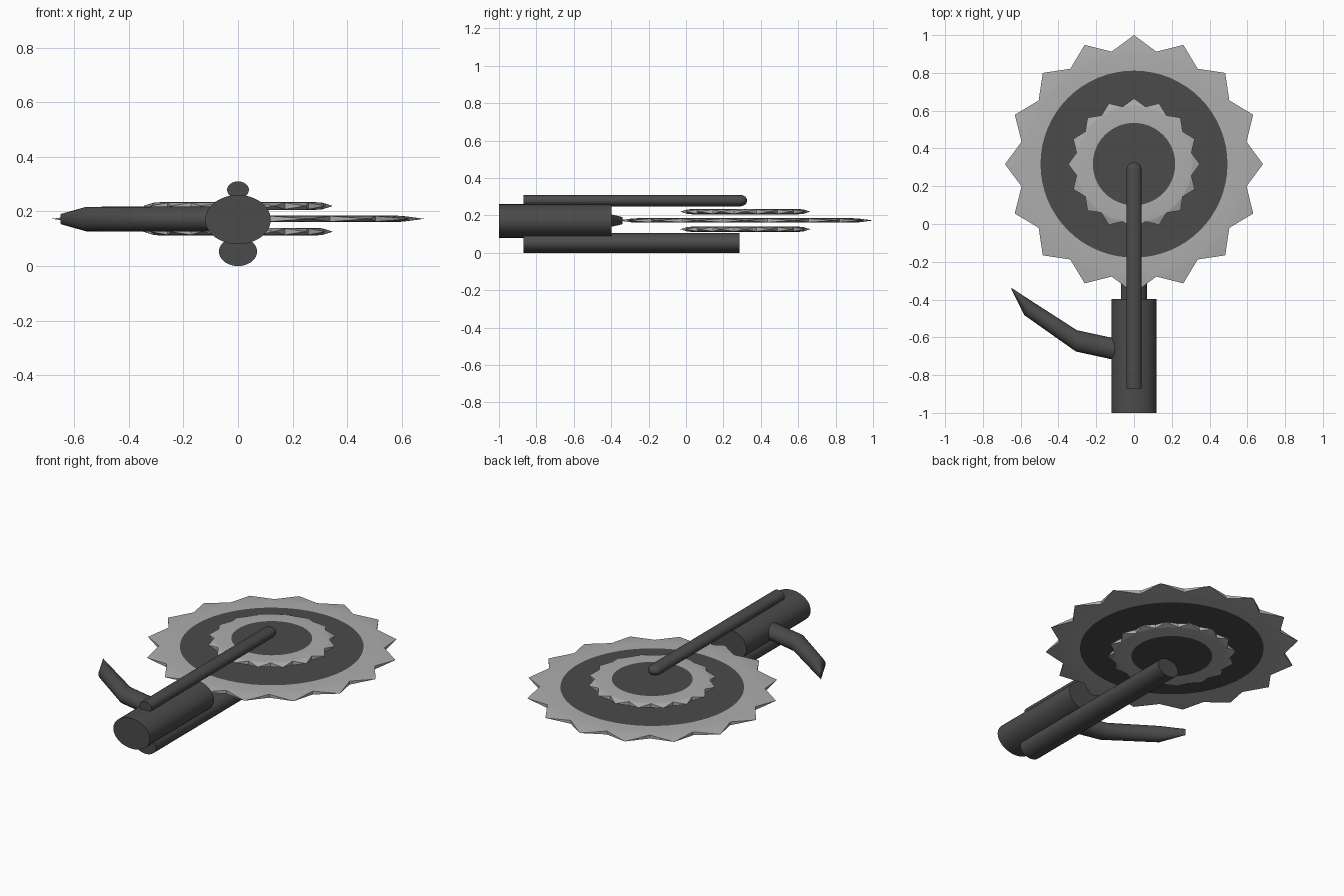
import bpy, bmesh, math
from mathutils import Vector

if "Cube" in bpy.data.objects:
    bpy.data.objects.remove(bpy.data.objects["Cube"])


def material(name, v):
    m = bpy.data.materials.new(name)
    m.diffuse_color = (v, v, v, 1)
    m.use_nodes = True
    m.node_tree.nodes["Principled BSDF"].inputs["Base Color"].default_value = m.diffuse_color
    return m


DARK = material("dark_casing", 0.07)
STEEL = material("steel", 0.42)


def finish(bm, name, mats, angle):
    bmesh.ops.recalc_face_normals(bm, faces=bm.faces[:])
    me = bpy.data.meshes.new(name)
    bm.to_mesh(me)
    bm.free()
    ob = bpy.data.objects.new(name, me)
    bpy.context.collection.objects.link(ob)
    for m in mats:
        me.materials.append(m)
    bpy.ops.object.select_all(action='DESELECT')
    ob.select_set(True)
    bpy.context.view_layer.objects.active = ob
    bpy.ops.object.shade_smooth_by_angle(angle=math.radians(angle))
    return ob


def loft(name, sections, sides=32):
    """Elliptical tube; section = (centre, horizontal half-axis, half height)."""
    bm = bmesh.new()
    rings = []
    for c, u, h in sections:
        ring = []
        for i in range(sides):
            a = math.tau * i / sides
            ring.append(bm.verts.new(Vector(c) + Vector(u) * math.cos(a)
                                     + Vector((0, 0, h * math.sin(a)))))
        rings.append(ring)
    for r0, r1 in zip(rings, rings[1:]):
        for i in range(sides):
            j = (i + 1) % sides
            bm.faces.new((r0[i], r0[j], r1[j], r1[i]))
    bm.faces.new(rings[0])
    bm.faces.new(rings[-1])
    return finish(bm, name, [DARK], 35)


def saw(name, z, h, hub, flat, valley, tip, teeth=16):
    """Toothed disc with a dark hub on both faces and pyramid-shaped teeth."""
    bm = bmesh.new()
    n = teeth * 4
    cy = 0.317

    def point(r, k, dz):
        a = math.tau * k / n + math.pi / 2
        return bm.verts.new((r * math.cos(a), cy + r * math.sin(a), z + dz))

    tips = [point(tip, 4 * t, 0) for t in range(teeth)]
    rims = []
    for s in (1, -1):
        hub_ring = [point(hub, k, s * h) for k in range(n)]
        flat_ring = [point(flat, k, s * h) for k in range(n)]
        rim = [point(valley, 2 * k, s * h * 0.85) for k in range(teeth * 2)]
        rims.append(rim)
        bm.faces.new(hub_ring).material_index = 1
        for k in range(n):
            j = (k + 1) % n
            bm.faces.new((hub_ring[k], hub_ring[j], flat_ring[j], flat_ring[k]))
        for k in range(teeth * 2):
            j = (k + 1) % (teeth * 2)
            a, b, c = (flat_ring[(2 * k + d) % n] for d in range(3))
            bm.faces.new((a, b, rim[k]))
            bm.faces.new((b, rim[j], rim[k]))
            bm.faces.new((b, c, rim[j]))
            t = tips[((k + 1) // 2) % teeth]
            bm.faces.new((rim[k], rim[j], t))
    # tooth flanks
    for t in range(teeth):
        for k in (2 * t + 1, 2 * t - 1):
            bm.faces.new((rims[0][k], rims[1][k], tips[t]))
    return finish(bm, name, [STEEL, DARK], 10)


# Blades
saw("large_blade", 0.173, 0.012, 0.495, 0.575, 0.607, 0.683)
for label, z in (("upper", 0.22), ("lower", 0.126)):
    saw(label + "_small_blade", z, 0.014, 0.218, 0.285, 0.31, 0.348)

# Motor body
loft("motor_body", [((0, y, 0.17), (0.12, 0, 0), 0.09) for y in (-1, -0.397)], 48)

# Support arms
loft("lower_arm", [((0, y, 0.053), (0.07, 0, 0), 0.053) for y in (-0.87, 0.287)])
dome = [(-0.87, 1), (0.287, 1), (0.303, 0.92), (0.315, 0.74), (0.323, 0.45), (0.326, 0.12)]
loft("upper_arm", [((0, y, 0.279), (0.04 * s, 0, 0), 0.031 * s) for y, s in dome])

# Side handle, from (upper edge, lower edge, half height) stations
stations = [((-0.05, -0.617), (-0.05, -0.731), 0.046),
            ((-0.303, -0.562), (-0.308, -0.675), 0.046),
            ((-0.53, -0.416), (-0.58, -0.483), 0.045),
            ((-0.646, -0.34), (-0.651, -0.342), 0.019)]
sections = []
for p, q, h in stations:
    p, q = Vector((*p, 0.172)), Vector((*q, 0.172))
    sections.append(((p + q) / 2, (p - q) / 2, h))
loft("side_handle", sections, 24)
